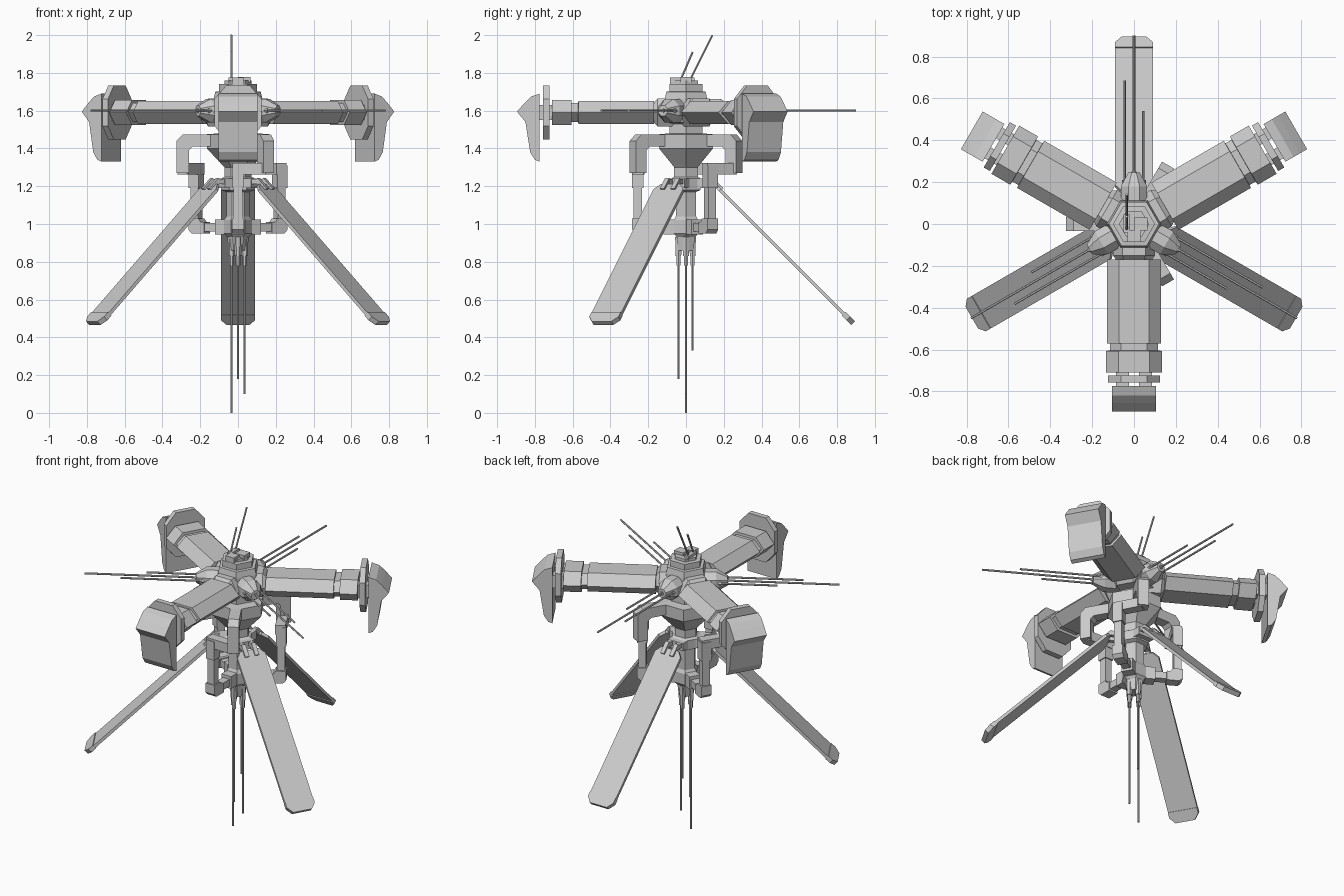
import bpy, bmesh
from math import sin, cos, pi, radians
from mathutils import Vector, Matrix

if "Cube" in bpy.data.objects:
    bpy.data.objects.remove(bpy.data.objects["Cube"])

# ---------- helpers (local frame: x = outward, y = sideways, z = up) ----------
def loft(name, rings, angle=0):
    """Skin equal-length rings of points, cap both ends, turn about z."""
    bm = bmesh.new()
    rows = [[bm.verts.new(p) for p in ring] for ring in rings]
    n = len(rows[0])
    for a, b in zip(rows, rows[1:]):
        for i in range(n):
            bm.faces.new((a[i], a[(i + 1) % n], b[(i + 1) % n], b[i]))
    bm.faces.new(rows[0])
    bm.faces.new(rows[-1])
    bmesh.ops.recalc_face_normals(bm, faces=bm.faces)
    bm.transform(Matrix.Rotation(radians(angle), 4, 'Z'))
    me = bpy.data.meshes.new(name)
    bm.to_mesh(me)
    bm.free()
    ob = bpy.data.objects.new(name, me)
    bpy.context.collection.objects.link(ob)
    return ob

def plate(name, profile, half, angle, y=0):
    """Outline in x,z thickened sideways."""
    return loft(name, [[(x, y + s * half, z) for x, z in profile] for s in (-1, 1)], angle)

def box(name, x, y, z, angle=0):
    return plate(name, [(x[0], z[0]), (x[1], z[0]), (x[1], z[1]), (x[0], z[1])],
                 (y[1] - y[0]) / 2, angle, (y[0] + y[1]) / 2)

def rod(name, p, q, r, angle=0, sides=6, r2=None, phase=0):
    p, q = Vector(p), Vector(q)
    d = (q - p).normalized()
    u = d.cross(Vector((0, 0, 1)))
    u = u.normalized() if u.length > 1e-4 else Vector((1, 0, 0))
    v = d.cross(u)
    ring = lambda c, k: [c + k * (u * cos(2 * pi * i / sides + phase) + v * sin(2 * pi * i / sides + phase))
                         for i in range(sides)]
    return loft(name, [ring(p, r), ring(q, r if r2 is None else r2)], angle)

def bar(name, p, q, w, angle=0):
    return rod(name, p, q, w * 0.7071, angle, 4, phase=pi / 4)

# ---------- hexagonal core ----------
core = [(.045, .86), (.055, .93), (.075, .95), (.075, 1.02), (.062, 1.04), (.062, 1.17),
        (.09, 1.18), (.09, 1.24), (.072, 1.25), (.072, 1.30), (.09, 1.32), (.165, 1.40),
        (.165, 1.475), (.1, 1.48), (.1, 1.53), (.13, 1.54), (.13, 1.66), (.12, 1.70),
        (.1, 1.702), (.1, 1.74), (.072, 1.742), (.072, 1.76)]
loft("core", [[(r * cos(i * pi / 3), r * sin(i * pi / 3), z) for i in range(6)] for r, z in core])
box("roof_box_large", (.0, .065), (-.03, .03), (1.75, 1.778))
box("roof_box_small", (-.03, .03), (-.085, -.03), (1.73, 1.775))
box("roof_antenna_base", (-.05, -.02), (-.04, .045), (1.75, 1.775))

# ---------- roof antennas ----------
rod("roof_antenna_short", (-.035, -.03, 1.76), (-.035, .035, 1.91), .006)
rod("roof_antenna_long", (-.035, .02, 1.76), (-.035, .14, 2.0), .006)

# ---------- lower antennas ----------
for x, y, z in ((-.035, 0, 0), (0, -.04, .18), (.035, 0, .1), (0, .035, .33)):
    rod("lower_antenna", (x, y, .88), (x, y, z), .006)
    rod("lower_antenna_socket", (x, y, .93), (x, y, .83), .02, r2=.017)
    rod("lower_antenna_tip", (x, y, .83), (x, y, .78), .012)

# ---------- three module arms ----------
def hexes(stations):
    """Flattened hexagonal sections: x, half width, half height."""
    return [[(x, w * a, 1.59 + h * b) for a, b in
             ((1, 0), (.55, 1), (-.55, 1), (-1, 0), (-.55, -1), (.55, -1))] for x, w, h in stations]

W, H = .125, .143
for a in (-90, 30, 150):
    loft("arm_root", hexes([(.06, .10, .075), (.15, .10, .075), (.172, .085, .05)]), a)
    loft("arm_module", hexes([(.17, .13, .06), (.57, .13, .06), (.571, .115, .05), (.605, .115, .05),
                              (.606, .133, .066), (.71, .133, .066)]), a)
    loft("end_disc", [[(x, W * p, 1.59 + H * q) for p, q in
                       ((1, .5), (.5, 1), (-.5, 1), (-1, .5), (-1, -.5), (-.5, -1), (.5, -1), (1, -.5))]
                      for x in (.723, .757)], a)
    for s in (-.055, .055):
        box("disc_link", (.70, .79), (s - .03, s + .03), (1.55, 1.63), a)
    plate("end_shield", [(.775, 1.69), (.82, 1.675), (.855, 1.64), (.895, 1.595), (.85, 1.54),
                         (.825, 1.38), (.80, 1.34), (.775, 1.33)], .104, a)

# ---------- three sloping panels with hinges ----------
def slab(name, outline, half, angle):
    k = half * .7071
    loft(name, [[(x + s * k, y, 1.36 - x + s * k) for x, y in outline] for s in (-1, 1)], angle)

for a in (90, 210, 330):
    slab("panel", [(.155, -.06), (.18, -.09), (.84, -.09), (.84, .09), (.18, .09), (.155, .06)], .009, a)
    slab("panel_tip", [(.835, -.09), (.86, -.09), (.885, -.06), (.885, .06), (.86, .09), (.835, .09)], .014, a)
    for y in (-.032, .032):
        bar("hinge_arm", (.06, y, 1.225), (.145, y, 1.225), .028, a)
        bar("hinge_finger", (.135, y, 1.235), (.19, y, 1.18), .026, a)
    box("hinge_bracket", (.05, .11), (-.055, .055), (1.19, 1.24), a)

# ---------- side antenna clusters ----------
    rod("antenna_pod", (.09, 0, 1.6), (.18, 0, 1.6), .068, a, 8, phase=pi / 8)
    rod("antenna_pod_nose", (.18, 0, 1.6), (.245, 0, 1.6), .068, a, 8, .03, pi / 8)
    for y, end in ((0, .90), (.045, .685), (-.045, .54)):
        rod("side_antenna", (.15, y, 1.6), (end, y, 1.6), .006, a)
        rod("side_antenna_socket", (.15, y, 1.6), (.25 if y == 0 else .21, y, 1.6), .013, a)

# ---------- three angular conduits ----------
for a in (-90, 30, 150):
    plate("upper_elbow", [(.08, 1.475), (.29, 1.475), (.325, 1.44), (.325, 1.27),
                          (.26, 1.27), (.26, 1.39), (.24, 1.41), (.08, 1.41)], .033, a + 30)
    t = radians(30)
    bar("conduit_bridge", (.295 * cos(t), .295 * sin(t), 1.293), (.25, -.028, 1.293), .06, a)
    box("conduit_rod_cap", (.225, .285), (-.03, .03), (1.19, 1.31), a)
    box("conduit_rod", (.232, .278), (-.024, .024), (.98, 1.2), a)
    plate("lower_elbow", [(.225, 1.03), (.285, 1.03), (.285, .97), (.265, .95), (.19, .95),
                          (.19, 1.01), (.21, 1.01)], .032, a)
    box("lower_conduit", (.05, .2), (-.024, .024), (.96, 1.005), a)
    box("core_socket", (.05, .12), (-.035, .035), (.945, 1.025), a)
